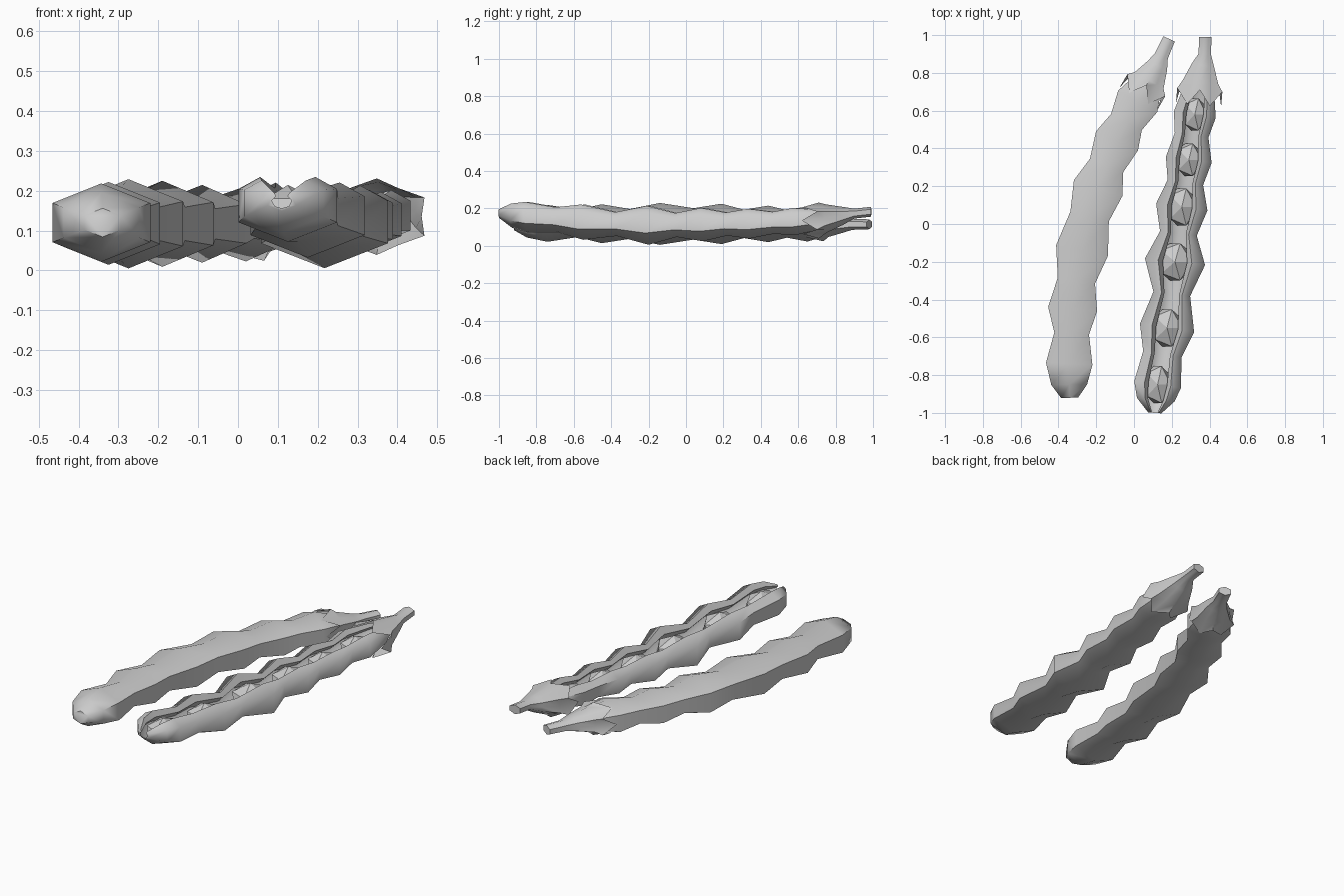
import bpy, bmesh, math
from mathutils import Vector

cube = bpy.data.objects.get("Cube")
if cube:
    bpy.data.objects.remove(cube, do_unlink=True)

grey = bpy.data.materials.new("plain grey")
grey.use_nodes = True
grey.diffuse_color = (0.6, 0.6, 0.6, 1)
grey.node_tree.nodes["Principled BSDF"].inputs["Base Color"].default_value = (0.6, 0.6, 0.6, 1)


def finish(name, bm, angle=None):
    bmesh.ops.recalc_face_normals(bm, faces=bm.faces)
    mesh = bpy.data.meshes.new(name)
    bm.to_mesh(mesh)
    bm.free()
    mesh.materials.append(grey)
    obj = bpy.data.objects.new(name, mesh)
    bpy.context.collection.objects.link(obj)
    if angle:
        bpy.ops.object.select_all(action='DESELECT')
        obj.select_set(True)
        bpy.context.view_layer.objects.active = obj
        bpy.ops.object.shade_smooth_by_angle(angle=math.radians(angle))
    return obj


def side_vector(path, i):
    """Horizontal vector across the path at point i."""
    a, b = path[max(i - 1, 0)], path[min(i + 1, len(path) - 1)]
    t = Vector((b[0] - a[0], b[1] - a[1], 0)).normalized()
    return Vector((t.y, -t.x, 0)), t


def loft(name, path, section, angle, zigzag=0, open_end=False):
    """Sweep a section along (x, y, z, half width); zigzag shifts alternate points of the last ring."""
    bm = bmesh.new()
    rings = []
    for i, (x, y, z, w) in enumerate(path):
        side, along = side_vector(path, i)
        ring = []
        for k, (u, v) in enumerate(section):
            p = Vector((x, y, z)) + side * u * w + Vector((0, 0, v * w))
            if zigzag and i == len(path) - 1:
                p += along * (zigzag if k % 2 else -zigzag)
            ring.append(bm.verts.new(p))
        rings.append(ring)
    n = len(section)
    for a, b in zip(rings, rings[1:]):
        for k in range(n):
            bm.faces.new((a[k], a[(k + 1) % n], b[(k + 1) % n], b[k]))
    bm.faces.new(rings[0])
    if not open_end:
        bm.faces.new(rings[-1])
    return finish(name, bm, angle)


# Cross-sections: closed six-sided hull, calyx with in-between points, split shell
hull = [(0, 0.8), (1, 0.4), (1, -0.4), (0, -0.8), (-1, -0.4), (-1, 0.4)]
calyx = []
for a, b in zip(hull, hull[1:] + hull[:1]):
    calyx += [a, ((a[0] + b[0]) / 2, (a[1] + b[1]) / 2)]
half_shell = [(1, -0.25), (1, 0.42), (0.56, 0.66), (0.4, 0.42), (0.72, 0.1), (0.5, -0.32)]
shell = [(0, -0.64)] + half_shell + [(0, -0.45)] + [(-u, v) for u, v in reversed(half_shell)]

# Closed pod
loft("closed_pod", [
    (-0.34, -0.92, 0.12, 0.045), (-0.343, -0.85, 0.12, 0.095), (-0.343, -0.74, 0.12, 0.123),
    (-0.33, -0.58, 0.12, 0.092), (-0.325, -0.45, 0.118, 0.13), (-0.305, -0.3, 0.117, 0.1),
    (-0.275, -0.14, 0.117, 0.14), (-0.235, 0.04, 0.117, 0.105), (-0.19, 0.19, 0.117, 0.135),
    (-0.145, 0.31, 0.117, 0.095), (-0.09, 0.44, 0.117, 0.122), (-0.04, 0.54, 0.117, 0.092),
    (0.02, 0.65, 0.117, 0.118), (0.08, 0.76, 0.117, 0.075), (0.13, 0.86, 0.115, 0.03)], hull, 60)
loft("closed_pod_calyx", [
    (0.186, 0.98, 0.115, 0.033), (0.145, 0.89, 0.115, 0.037), (0.125, 0.84, 0.115, 0.056),
    (0.08, 0.76, 0.117, 0.088), (0.045, 0.7, 0.117, 0.116)], calyx, 60, 0.04, True)

# Open pod
bulges = [(0.125, -0.85, 0.152, 0.125), (0.175, -0.55, 0.125, 0.145), (0.217, -0.2, 0.108, 0.16),
          (0.253, 0.09, 0.112, 0.137), (0.29, 0.34, 0.117, 0.122), (0.322, 0.58, 0.128, 0.112)]
necks = [(0.15, -0.69, 0.138, 0.103), (0.2, -0.37, 0.115, 0.098), (0.235, -0.05, 0.11, 0.098),
         (0.272, 0.22, 0.115, 0.095), (0.305, 0.47, 0.122, 0.09)]
path = [(0.11, -1.0, 0.172, 0.035), (0.115, -0.93, 0.16, 0.1)]
for bulge, neck in zip(bulges, necks + [(0.345, 0.72, 0.14, 0.08)]):
    path += [bulge, neck]
path.append((0.365, 0.84, 0.16, 0.03))
loft("open_pod", path, shell, 60)
loft("open_pod_calyx", [
    (0.377, 0.99, 0.182, 0.033), (0.375, 0.9, 0.172, 0.033), (0.365, 0.84, 0.16, 0.06),
    (0.352, 0.75, 0.145, 0.095), (0.345, 0.67, 0.135, 0.12)], calyx, 60, 0.04, True)

# Peas
for i, (x, y, z, w) in enumerate(bulges):
    bm = bmesh.new()
    bmesh.ops.create_icosphere(bm, subdivisions=1, radius=1)
    length = 0.115 if i < 4 else 0.1
    for v in bm.verts:
        v.co = Vector((x + v.co.x * w * 0.62, y + v.co.y * length, z + v.co.z * w * 0.5))
    finish("pea_%d" % (i + 1), bm)
